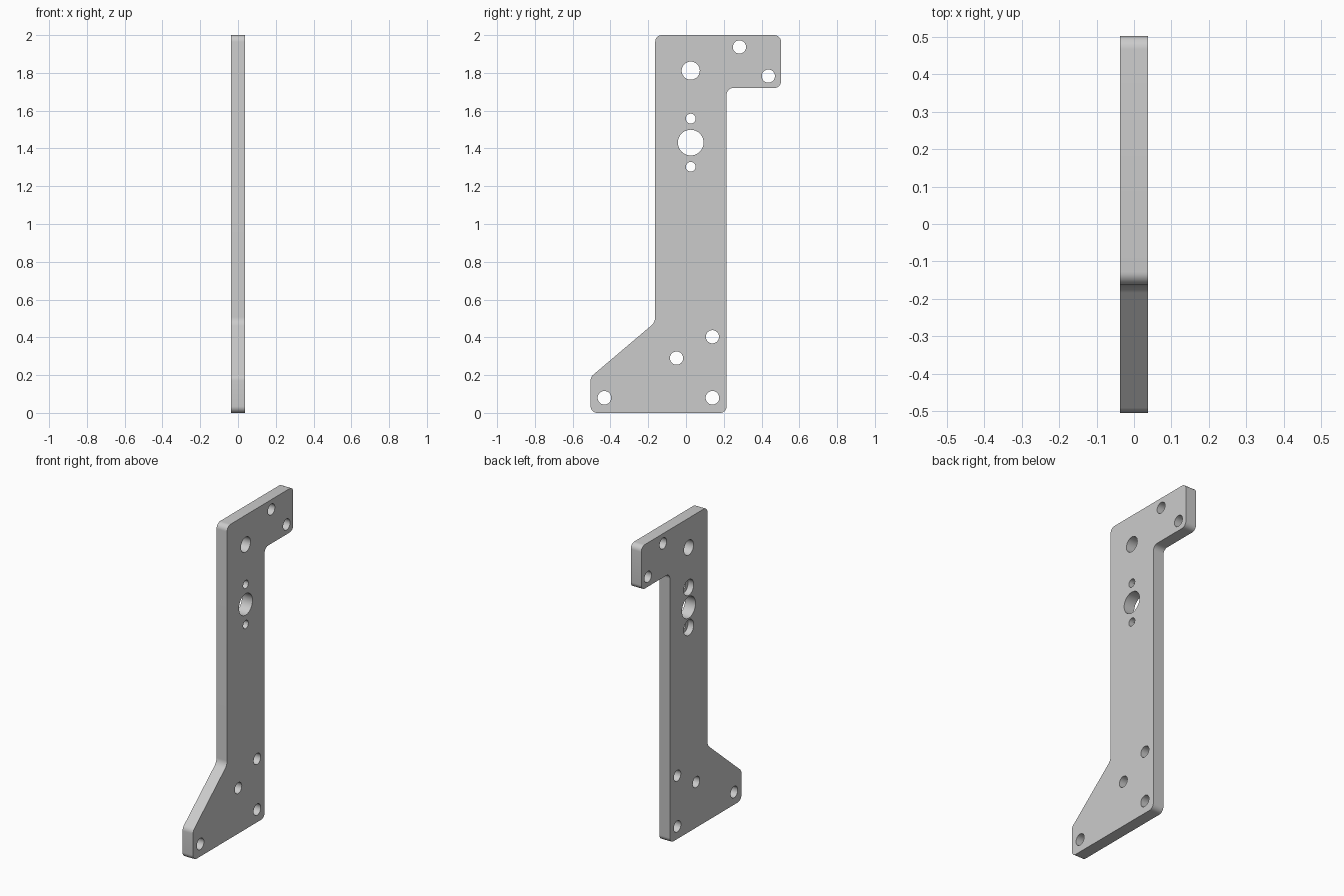
import bpy, bmesh, math
from mathutils import Matrix

if "Cube" in bpy.data.objects:
    bpy.data.objects.remove(bpy.data.objects["Cube"], do_unlink=True)

HALF = 0.037          # half the plate thickness
BORE_DEPTH = 0.04     # depth of the counterbores


def make_object(name, bm):
    bmesh.ops.recalc_face_normals(bm, faces=bm.faces)
    mesh = bpy.data.meshes.new(name)
    bm.to_mesh(mesh)
    bm.free()
    obj = bpy.data.objects.new(name, mesh)
    bpy.context.collection.objects.link(obj)
    return obj


def fillet(a, b, c, radius, steps=8):
    """Points of a rounded corner at b, between neighbours a and c."""
    u, v = (a - b).normalized(), (c - b).normalized()
    half = u.angle(v) / 2
    centre = b + (u + v).normalized() * radius / math.sin(half)
    start = (b + u * radius / math.tan(half) - centre).normalized()
    end = (b + v * radius / math.tan(half) - centre).normalized()
    return [centre + start.slerp(end, i / steps) * radius for i in range(steps + 1)]


def cylinder(bm, y, z, radius, x0, x1):
    place = Matrix.Translation(((x0 + x1) / 2, y, z)) @ Matrix.Rotation(math.pi / 2, 4, "Y")
    bmesh.ops.create_cone(bm, cap_ends=True, segments=40, radius1=radius,
                          radius2=radius, depth=x1 - x0, matrix=place)


# Plate outline: y, z, corner radius
outline = [(-0.163, 2, 0.035), (-0.163, 0.48, 0.06), (-0.505, 0.19, 0.04),
           (-0.505, 0, 0.035), (0.215, 0, 0.035), (0.215, 1.72, 0.035),
           (0.503, 1.72, 0.035), (0.503, 2, 0.035)]
bm = bmesh.new()
corners = [bm.verts.new((-HALF, y, z)) for y, z, r in outline]
points = []
for i, (y, z, r) in enumerate(outline):
    a, b, c = (corners[(i + k) % len(corners)].co.copy() for k in (-1, 0, 1))
    points += fillet(a, b, c, r)
bm.clear()
face = bm.faces.new([bm.verts.new(p) for p in points])
side = bmesh.ops.extrude_face_region(bm, geom=[face])["geom"]
bmesh.ops.translate(bm, vec=(2 * HALF, 0, 0),
                    verts=[g for g in side if isinstance(g, bmesh.types.BMVert)])
# The extrusion may leave the first face in place or consume it: close it if needed
if any(e.is_boundary for e in bm.edges):
    bmesh.ops.holes_fill(bm, edges=[e for e in bm.edges if e.is_boundary], sides=0)
plate = make_object("mounting_plate", bm)

# Through holes: y, z, radius
holes = [(0.283, 1.937, 0.035), (0.436, 1.783, 0.035), (0.025, 1.812, 0.048),
         (0.025, 1.431, 0.068), (0.14, 0.403, 0.035), (-0.05, 0.29, 0.035),
         (-0.432, 0.08, 0.036), (0.14, 0.08, 0.036)]
screw_heights = (1.558, 1.303)
bm = bmesh.new()
for y, z, r in holes:
    cylinder(bm, y, z, r, -0.1, 0.1)
for z in screw_heights:
    cylinder(bm, 0.025, z, 0.026, -HALF + BORE_DEPTH / 2, 0.1)
hole_cutter = make_object("hole_cutter", bm)

# Wider counterbores around the two small screw holes, on one face only
bm = bmesh.new()
for z in screw_heights:
    cylinder(bm, 0.025, z, 0.05, -0.1, -HALF + BORE_DEPTH)
bore_cutter = make_object("counterbore_cutter", bm)

# Cut the holes, then drop the cutters
bpy.ops.object.select_all(action="DESELECT")
plate.select_set(True)
bpy.context.view_layer.objects.active = plate
for cutter in (hole_cutter, bore_cutter):
    cutter.hide_render = True
    mod = plate.modifiers.new("cut", "BOOLEAN")
    mod.operation = "DIFFERENCE"
    mod.solver = "EXACT"
    mod.object = cutter
    bpy.ops.object.modifier_apply(modifier=mod.name)
    bpy.data.objects.remove(cutter, do_unlink=True)

# Plain grey metal
colour = (0.6, 0.6, 0.6, 1)
grey = bpy.data.materials.new("grey_metal")
grey.use_nodes = True
grey.diffuse_color = colour
grey.node_tree.nodes["Principled BSDF"].inputs["Base Color"].default_value = colour
plate.data.materials.clear()
plate.data.materials.append(grey)
bpy.ops.object.shade_smooth_by_angle(angle=math.radians(30))
